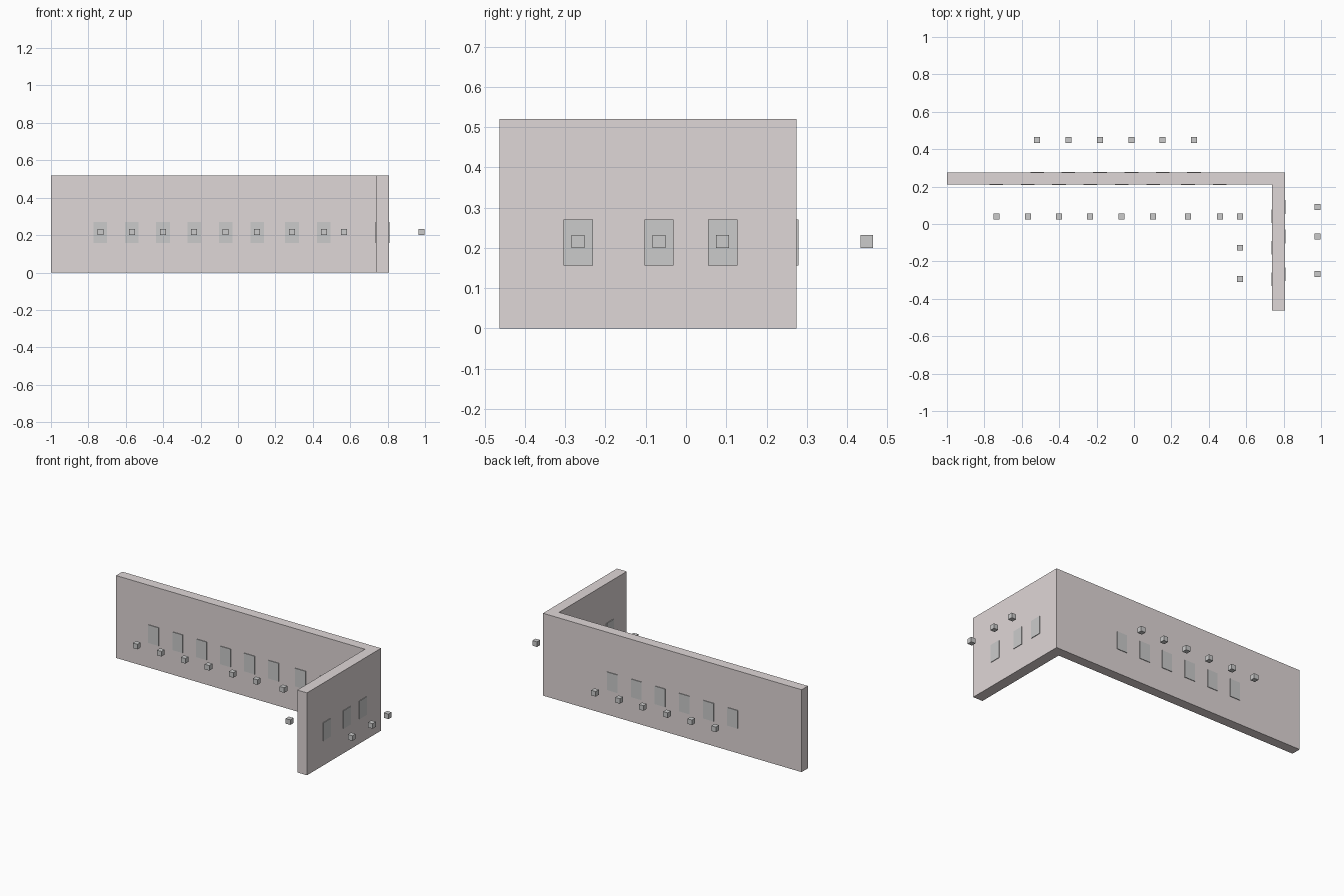
import bpy, bmesh

if "Cube" in bpy.data.objects:
    bpy.data.objects.remove(bpy.data.objects["Cube"])

def material(name, rgb):
    m = bpy.data.materials.new(name)
    m.diffuse_color = (*rgb, 1)
    m.use_nodes = True
    m.node_tree.nodes["Principled BSDF"].inputs["Base Color"].default_value = m.diffuse_color
    return m

WALL = material("plaster", (0.74, 0.68, 0.68))
PANE = material("pane", (0.69, 0.70, 0.69))

def finish(name, bm, mat=None):
    bmesh.ops.recalc_face_normals(bm, faces=bm.faces[:])
    me = bpy.data.meshes.new(name)
    bm.to_mesh(me)
    bm.free()
    ob = bpy.data.objects.new(name, me)
    bpy.context.collection.objects.link(ob)
    if mat:
        me.materials.append(mat)

def box(name, centre, size, mat=None):
    bm = bmesh.new()
    bmesh.ops.create_cube(bm, size=1)
    bmesh.ops.scale(bm, vec=size, verts=bm.verts)
    bmesh.ops.translate(bm, vec=centre, verts=bm.verts)
    finish(name, bm, mat)

# L-shaped wall: floor outline raised to full height
outline = [(-1, 0.212), (0.738, 0.212), (0.738, -0.463), (0.806, -0.463),
           (0.806, 0.275), (-1, 0.275)]
bm = bmesh.new()
face = bm.faces.new([bm.verts.new((x, y, 0)) for x, y in outline])
ext = bmesh.ops.extrude_face_region(bm, geom=[face])
bmesh.ops.translate(bm, vec=(0, 0, 0.52),
                    verts=[v for v in ext["geom"] if isinstance(v, bmesh.types.BMVert)])
finish("corner_wall", bm, WALL)

# Rows of thin panes on a wall face, each with a small floating block in front
W, H, T, CUBE = 0.073, 0.114, 0.008, 0.032
PANE_Z, CUBE_Z = 0.214, 0.216

def row(name, along_x, face_pos, block_pos, centres):
    for i, c in enumerate(centres):
        if along_x:
            pane, block, size = (c, face_pos), (c, block_pos), (W, T, H)
        else:
            pane, block, size = (face_pos, c), (block_pos, c), (T, W, H)
        box(f"{name}_pane_{i}", (*pane, PANE_Z), size, PANE)
        box(f"{name}_block_{i}", (*block, CUBE_Z), (CUBE,) * 3, PANE)

row("front", True, 0.212, 0.041,
    [-0.736, -0.568, -0.401, -0.234, -0.066, 0.102, 0.289, 0.459])
row("back", True, 0.275, 0.449,
    [-0.518, -0.351, -0.182, -0.013, 0.153, 0.321])
row("inner", False, 0.738, 0.567, [0.041, -0.127, -0.295])
row("outer", False, 0.806, 0.982, [0.091, -0.067, -0.268])
